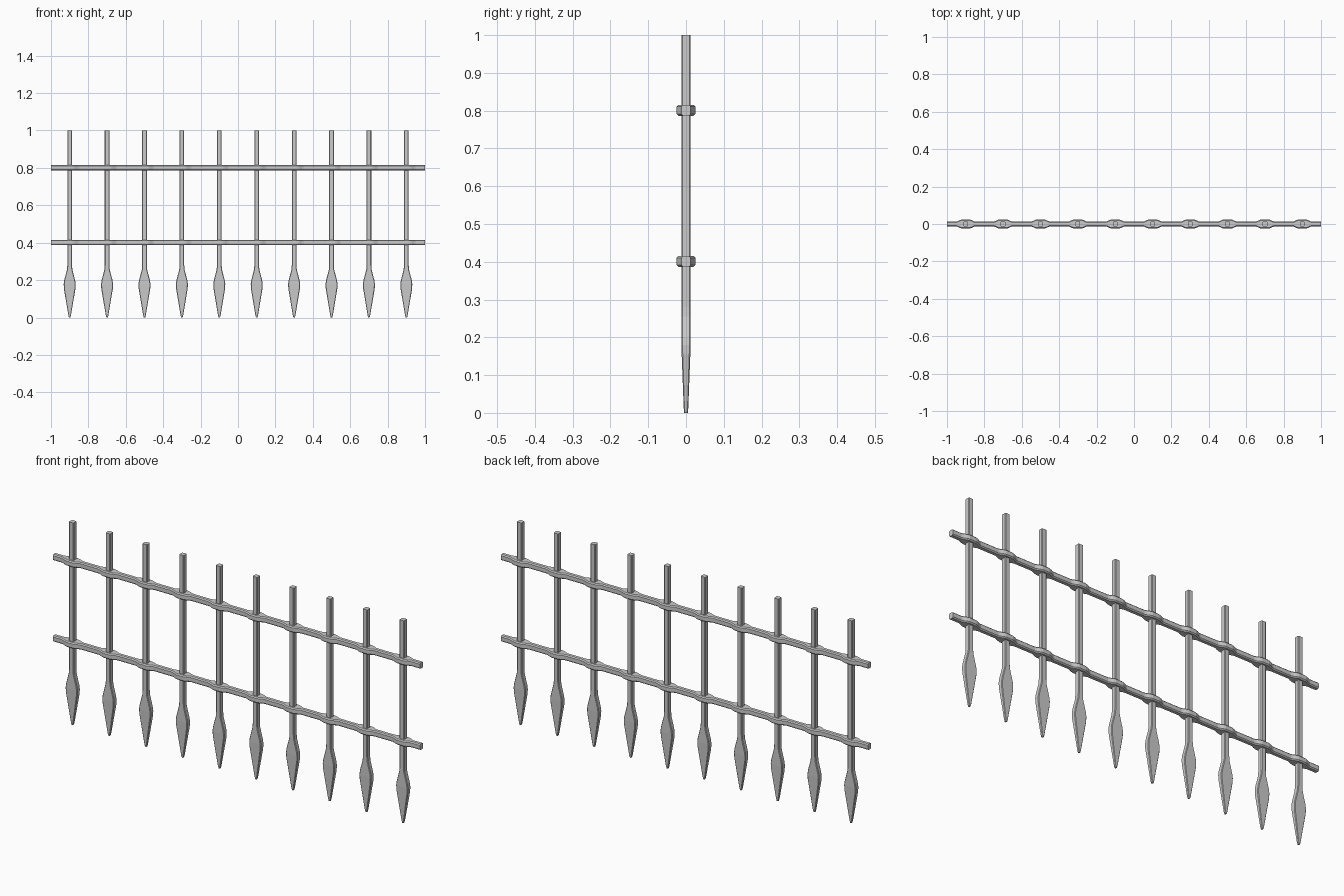
import bpy, bmesh
from mathutils import Vector

if "Cube" in bpy.data.objects:
    bpy.data.objects.remove(bpy.data.objects["Cube"])


def section(a, b, c):
    """Rectangle of half sizes a, b with corners cut by c."""
    return [(a, -b + c), (a, b - c), (a - c, b), (-a + c, b),
            (-a, b - c), (-a, -b + c), (-a + c, -b), (a - c, -b)]


def loft(name, rings, place):
    """Skin a list of (position, half_a, half_b, chamfer) rings."""
    bm = bmesh.new()
    loops = [[bm.verts.new(place(t, u, v)) for u, v in section(a, b, c)]
             for t, a, b, c in rings]
    for lo, hi in zip(loops, loops[1:]):
        for i in range(8):
            j = (i + 1) % 8
            bm.faces.new((lo[i], lo[j], hi[j], hi[i]))
    bm.faces.new(loops[0])
    bm.faces.new(loops[-1])
    bmesh.ops.recalc_face_normals(bm, faces=bm.faces)
    mesh = bpy.data.meshes.new(name)
    bm.to_mesh(mesh)
    bm.free()
    obj = bpy.data.objects.new(name, mesh)
    bpy.context.collection.objects.link(obj)
    return obj


xs = [-0.9 + 0.2 * i for i in range(10)]

# Upright bars with downward spear heads
spear = [(0.0, 0.004, 0.005, 0.002), (0.012, 0.007, 0.006, 0.002),
         (0.155, 0.031, 0.0115, 0.003), (0.18, 0.032, 0.0125, 0.003),
         (0.2, 0.029, 0.0125, 0.003), (0.255, 0.0145, 0.0125, 0.003),
         (0.28, 0.0125, 0.0125, 0.003), (1.0, 0.0125, 0.0125, 0.003)]
for x in xs:
    loft("spear_bar", spear, lambda t, u, v: Vector((x + u, v, t)))

# Horizontal rails swelling around every bar
swell = [(-0.052, 0.0125), (-0.042, 0.0155), (-0.03, 0.0215), (-0.018, 0.025),
         (0.018, 0.025), (0.03, 0.0215), (0.042, 0.0155), (0.052, 0.0125)]
stations = [(-1.0, 0.0125)] + [(x + d, w) for x in xs for d, w in swell] + [(1.0, 0.0125)]
for name, z in (("lower_rail", 0.401), ("upper_rail", 0.801)):
    loft(name, [(t, w, 0.0145, 0.005) for t, w in stations],
         lambda t, u, v: Vector((t, u, z + v)))
